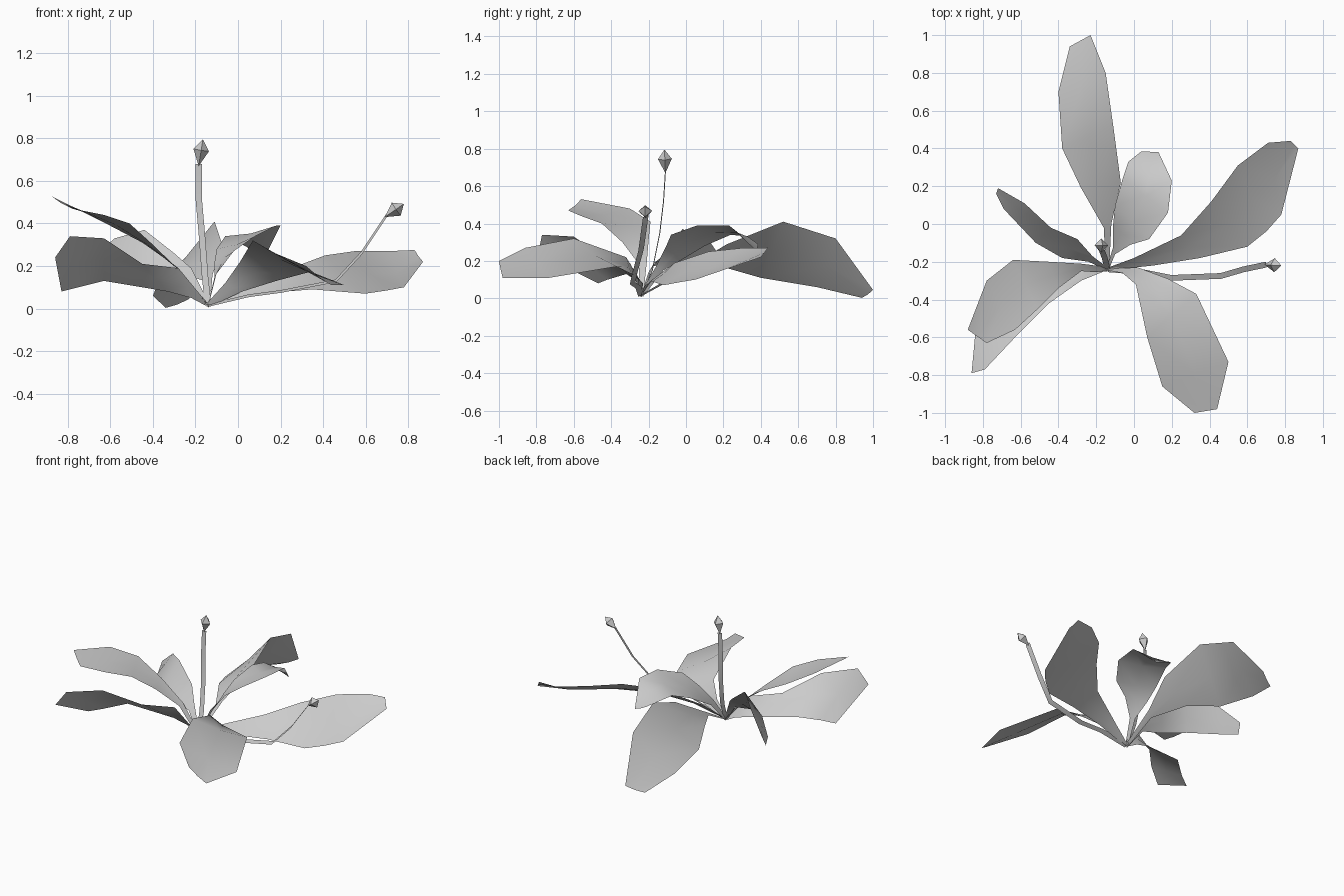
import bpy
import bmesh
from mathutils import Vector

cube = bpy.data.objects.get("Cube")
if cube:
    bpy.data.objects.remove(cube, do_unlink=True)

ROOT = Vector((-0.14, -0.24, 0.015))

# The single plant colour
grey = bpy.data.materials.new("plain_grey")
grey.use_nodes = True
colour = (0.6, 0.6, 0.6, 1)
grey.diffuse_color = colour
shader = next(n for n in grey.node_tree.nodes if n.type == "BSDF_PRINCIPLED")
shader.inputs["Base Color"].default_value = colour


def finish(name, bm, smooth=True):
    """Turn a bmesh into a named object with the plant colour."""
    bmesh.ops.recalc_face_normals(bm, faces=bm.faces[:])
    for face in bm.faces:
        face.smooth = smooth
    mesh = bpy.data.meshes.new(name)
    bm.to_mesh(mesh)
    bm.free()
    mesh.materials.append(grey)
    obj = bpy.data.objects.new(name, mesh)
    bpy.context.collection.objects.link(obj)
    return obj


def loft(bm, rows):
    """Bridge consecutive rows of points with quads."""
    grid = [[bm.verts.new(point) for point in row] for row in rows]
    for lower, upper in zip(grid, grid[1:]):
        for i in range(len(lower) - 1):
            bm.faces.new((lower[i], lower[i + 1], upper[i + 1], upper[i]))


def leaf(name, one_edge, other_edge, sag=0.04):
    """Blade between two edges, with a slightly sunken midrib, starting at the root."""
    pairs = [(Vector(a), Vector(b)) for a, b in zip(one_edge, other_edge)]
    across = (pairs[0][1] - pairs[0][0]).normalized() * 0.012
    pairs.insert(0, (ROOT - across, ROOT + across))
    rows = []
    for a, b in pairs:
        middle = (a + b) / 2
        middle.z -= sag * (b - a).length
        rows.append((a, middle, b))
    bm = bmesh.new()
    loft(bm, rows)
    return finish(name, bm)


def stem(name, path, across):
    """Thin flat ribbon from the root along the path."""
    half = Vector(across) / 2
    points = [ROOT] + [Vector(p) for p in path]
    bm = bmesh.new()
    loft(bm, [(p - half, p + half) for p in points])
    return finish(name, bm)


def bud(name, bottom, top, waist, radius):
    """Four-sided pointed bud between two tips."""
    bottom, top = Vector(bottom), Vector(top)
    axis = (top - bottom).normalized()
    side = axis.cross(Vector((0, 1, 0))).normalized()
    front = axis.cross(side)
    centre = bottom.lerp(top, waist)
    bm = bmesh.new()
    ring = [bm.verts.new(centre + d * radius) for d in (side, front, -side, -front)]
    tips = [bm.verts.new(bottom), bm.verts.new(top)]
    for i in range(len(ring)):
        for tip in tips:
            bm.faces.new((ring[i - 1], ring[i], tip))
    return finish(name, bm, smooth=False)


# Long leaf reaching backwards
leaf("back_leaf",
     [(-.16, -.02, .13), (-.28, .19, .17), (-.38, .4, .11), (-.4, .7, .06), (-.34, .94, .003)],
     [(-.12, 0, .16), (-.07, .22, .29), (-.11, .52, .41), (-.15, .8, .32), (-.23, 1, .045)])

# Short arching leaf behind the centre
leaf("arched_leaf",
     [(-.11, -.12, .15), (-.11, 0, .22), (-.1, .1, .28), (-.06, .24, .34),
      (-.03, .33, .33), (.04, .385, .29)],
     [(-.1, -.16, .17), (-.02, -.11, .27), (.08, -.08, .34), (.18, .06, .39),
      (.2, .23, .39), (.13, .38, .25)])

# Broad leaf towards the back on the left side
leaf("left_leaf",
     [(0, -.18, .1), (.25, -.06, .19), (.41, .12, .25), (.55, .31, .27), (.71, .43, .27),
      (.83, .44, .275)],
     [(.1, -.22, .07), (.35, -.18, .09), (.6, -.12, .07), (.7, -.04, .085), (.78, .05, .1),
      (.87, .4, .22)])

# Broad drooping leaf at the front
leaf("front_leaf",
     [(-.06, -.26, .12), (.01, -.32, .22), (.07, -.6, .32), (.15, -.86, .27), (.32, -1, .2)],
     [(.02, -.23, .08), (.18, -.29, .13), (.33, -.37, .17), (.5, -.73, .11), (.44, -.98, .11)])

# Upper and lower leaves on the right side
leaf("upper_right_leaf",
     [(-.28, -.21, .19), (-.45, -.2, .31), (-.64, -.19, .41), (-.78, -.3, .48), (-.88, -.56, .53)],
     [(-.28, -.25, .18), (-.4, -.34, .3), (-.51, -.45, .4), (-.63, -.56, .44), (-.78, -.63, .47)])
leaf("lower_right_leaf",
     [(-.28, -.3, .19), (-.45, -.42, .21), (-.63, -.6, .33), (-.79, -.77, .34), (-.86, -.79, .24)],
     [(-.22, -.23, .05), (-.33, -.24, .08), (-.63, -.32, .13), (-.75, -.42, .1), (-.83, -.47, .08)],
     sag=0)

# Narrow leaf bending down at the back on the right side
leaf("bent_leaf",
     [(-.22, -.17, .19), (-.3, -.08, .26), (-.44, -.02, .37), (-.58, .11, .33), (-.72, .19, .21)],
     [(-.24, -.2, .14), (-.38, -.18, .17), (-.52, -.1, .19), (-.69, .08, .16), (-.73, .16, .14)],
     sag=0)

# Flower stems with their buds
stem("upright_stem",
     [(-.155, -.18, .15), (-.17, -.14, .35), (-.185, -.12, .52), (-.185, -.11, .68)],
     (.03, .005, 0))
bud("upright_bud", (-.185, -.11, .67), (-.165, -.115, .795), .6, .037)
stem("leaning_stem",
     [(.05, -.255, .06), (.2, -.285, .08), (.46, -.275, .13), (.58, -.24, .26), (.7, -.215, .44)],
     (-.005, .03, .012))
bud("leaning_bud", (.69, -.215, .43), (.78, -.22, .492), .6, .037)
